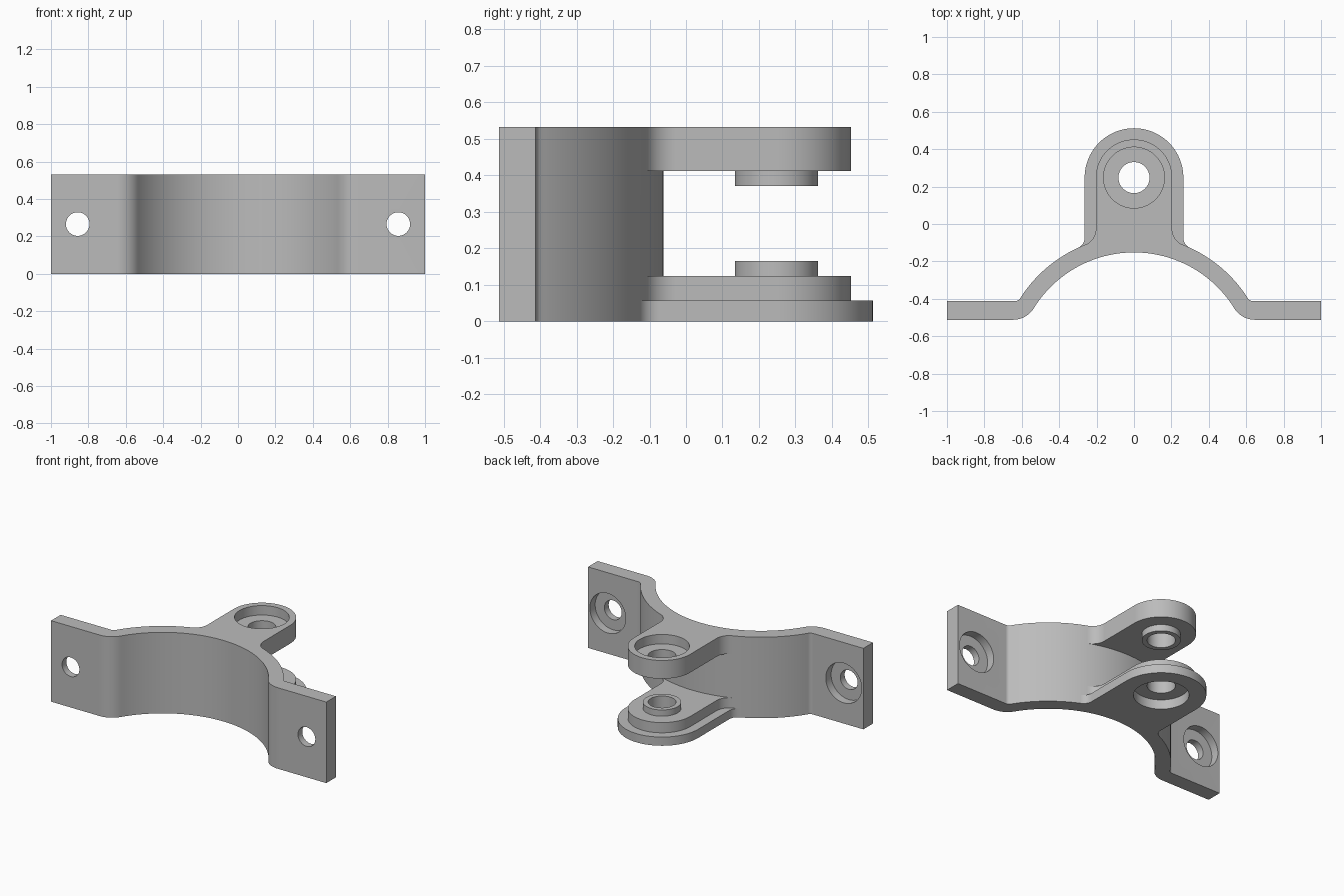
import bpy, bmesh
from math import sin, cos, atan2, pi, sqrt
from mathutils import Matrix

cube = bpy.data.objects.get("Cube")
if cube:
    bpy.data.objects.remove(cube, do_unlink=True)

HEIGHT = 0.532
ARC_Y = -0.782             # centre of the clamp arc
R_OUT, R_IN = 0.72, 0.63   # back and front radii of the band
FLANGE_BACK, FLANGE_FRONT = -0.412, -0.512
LUG_Y = 0.248              # pivot axis of the lugs

grey = bpy.data.materials.new("plain grey")
grey.use_nodes = True
colour = (0.5, 0.5, 0.5, 1)
grey.diffuse_color = colour
grey.node_tree.nodes["Principled BSDF"].inputs["Base Color"].default_value = colour


def arc(cx, cy, r, a0, a1, n):
    return [(cx + r * cos(a0 + (a1 - a0) * i / n), cy + r * sin(a0 + (a1 - a0) * i / n))
            for i in range(n + 1)]


def mirrored(half):
    """Close a right-hand outline with its mirror image."""
    return half + [(-x, y) for x, y in reversed(half) if x > 1e-5]


def make_object(name, bm):
    bmesh.ops.recalc_face_normals(bm, faces=bm.faces)
    mesh = bpy.data.meshes.new(name)
    bm.to_mesh(mesh)
    bm.free()
    mesh.materials.append(grey)
    obj = bpy.data.objects.new(name, mesh)
    bpy.context.collection.objects.link(obj)
    return obj


def prism(name, outline, z0, z1):
    bm = bmesh.new()
    face = bm.faces.new([bm.verts.new((x, y, z0)) for x, y in outline])
    top = bmesh.ops.extrude_face_region(bm, geom=[face])["geom"]
    bmesh.ops.translate(bm, verts=[v for v in top if isinstance(v, bmesh.types.BMVert)],
                        vec=(0, 0, z1 - z0))
    return make_object(name, bm)


def cylinder(name, r, start, end, x=None, z=None):
    """Upright on the lug axis, or along y when x and z are given."""
    mid = (start + end) / 2
    if x is None:
        matrix = Matrix.Translation((0, LUG_Y, mid))
    else:
        matrix = Matrix.Translation((x, mid, z)) @ Matrix.Rotation(pi / 2, 4, 'X')
    bm = bmesh.new()
    bmesh.ops.create_cone(bm, cap_ends=True, segments=64, radius1=r, radius2=r,
                          depth=end - start, matrix=matrix)
    return make_object(name, bm)


def combine(target, other, operation):
    mod = target.modifiers.new(operation.lower(), 'BOOLEAN')
    mod.operation, mod.solver, mod.object = operation, 'EXACT', other
    bpy.context.view_layer.objects.active = target
    bpy.ops.object.modifier_apply(modifier=mod.name)
    bpy.data.objects.remove(other, do_unlink=True)


def band_edge(radius, fillet, flange_y):
    """Arc, fillet and flange line from the middle to the right end."""
    fy = flange_y + fillet
    fx = sqrt((radius + fillet) ** 2 - (fy - ARC_Y) ** 2)
    phi = atan2(fy - ARC_Y, fx)
    return (arc(0, ARC_Y, radius, pi / 2, phi, 40)
            + arc(fx, fy, fillet, pi + phi, 1.5 * pi, 12)[1:] + [(1, flange_y)])


def lug_outline(r, fillet):
    """Round-ended lug blended into the back of the band."""
    fx = r + fillet
    fy = ARC_Y + sqrt((R_OUT + fillet) ** 2 - fx ** 2)
    phi = atan2(fy - ARC_Y, fx)
    sunk = R_OUT - 0.02
    return mirrored(arc(0, LUG_Y, r, pi / 2, 0, 32)
                    + arc(fx, fy, fillet, pi, pi + phi, 12)
                    + [(sunk * cos(phi), ARC_Y + sunk * sin(phi))])


# Curved band with two flat flanges
back = band_edge(R_OUT, 0.03, FLANGE_BACK)
front = band_edge(R_IN, 0.13, FLANGE_FRONT)
right_half = back + front[::-1]
outline = right_half + [(-x, y) for x, y in reversed(right_half) if x > 1e-5]
bracket = prism("clamp_bracket", outline, 0, HEIGHT)

# Pivot lugs: a stepped lower one and a plain upper one
wide, narrow = lug_outline(0.264, 0.06), lug_outline(0.204, 0.09)
combine(bracket, prism("lower_lug_base", wide, 0, 0.057), 'UNION')
combine(bracket, prism("lower_lug_step", narrow, 0.03, 0.124), 'UNION')
combine(bracket, prism("upper_lug", narrow, 0.412, HEIGHT), 'UNION')

# Bosses on the facing sides of the lugs
combine(bracket, cylinder("lower_boss", 0.114, 0.09, 0.165), 'UNION')
combine(bracket, cylinder("upper_boss", 0.114, 0.37, 0.44), 'UNION')

# Pivot hole and bearing recesses
combine(bracket, cylinder("pivot_hole", 0.083, -0.1, HEIGHT + 0.1), 'DIFFERENCE')
combine(bracket, cylinder("lower_recess", 0.163, -0.1, 0.062), 'DIFFERENCE')
combine(bracket, cylinder("upper_recess", 0.163, HEIGHT - 0.062, HEIGHT + 0.1), 'DIFFERENCE')

# Flange bolt holes, counterbored from the back
for x in (-0.857, 0.857):
    z = HEIGHT / 2
    combine(bracket, cylinder("bolt_hole", 0.063, -0.6, -0.3, x, z), 'DIFFERENCE')
    combine(bracket, cylinder("counterbore", 0.13, FLANGE_BACK - 0.055, -0.3, x, z), 'DIFFERENCE')

bpy.ops.object.select_all(action='DESELECT')
bracket.select_set(True)
bpy.context.view_layer.objects.active = bracket
bpy.ops.object.shade_smooth_by_angle(angle=0.5)
